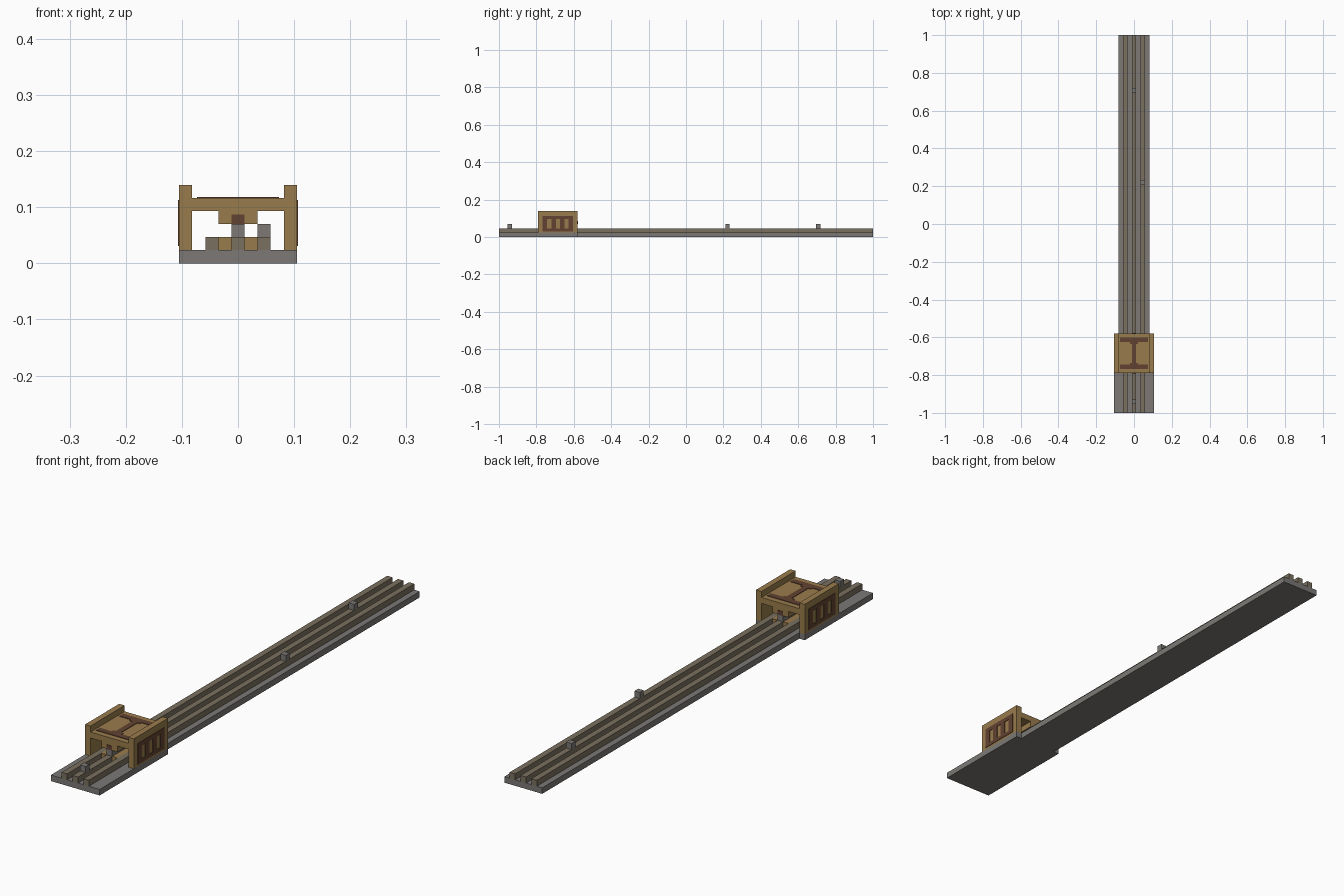
import bpy

cube = bpy.data.objects.get("Cube")
if cube:
    bpy.data.objects.remove(cube, do_unlink=True)


def material(name, rgb):
    # 8-bit display colour converted to linear
    lin = [((c / 255 + 0.055) / 1.055) ** 2.4 for c in rgb]
    m = bpy.data.materials.new(name)
    m.use_nodes = True
    m.diffuse_color = (*lin, 1)
    m.node_tree.nodes["Principled BSDF"].inputs["Base Color"].default_value = (*lin, 1)
    return m


grey = material("stone grey", (124, 121, 118))
taupe = material("rail taupe", (122, 112, 95))
gold = material("warm wood", (153, 124, 76))
brown = material("dark brown", (98, 66, 50))


def box(name, x, y, z, mat):
    """Box from (min, max) pairs on each axis."""
    spans = (x, y, z)
    bpy.ops.mesh.primitive_cube_add(size=1, location=[(a + b) / 2 for a, b in spans])
    ob = bpy.context.object
    ob.name = name
    ob.scale = [b - a for a, b in spans]
    bpy.ops.object.transform_apply(location=False, rotation=False, scale=True)
    ob.data.materials.append(mat)
    return ob


U = 0.0233            # one building unit
H = U / 2
FRONT, BACK = -0.79, -0.58
MID = (FRONT + BACK) / 2
T = 0.002             # inlay thickness
cart = (FRONT, BACK)

# Track bed: wide at the front, narrower behind
box("wide_bed", (-9 * H, 9 * H), (-1, BACK), (0, U), grey)
box("long_bed", (-7 * H, 7 * H), (BACK, 1), (0, U), grey)

# Three rails
for name, c in (("right_rail", -2 * U), ("middle_rail", 0), ("left_rail", 2 * U)):
    box(name, (c - H, c + H), (-1, 1), (U, 2 * U), taupe)

# Stop blocks standing on the rails
for i, (x, y) in enumerate(((0, -0.942), (2 * U, 0.222), (0, 0.708))):
    box(f"stop_block_{i + 1}", (x - H, x + H), (y - H, y + H), (2 * U, 3 * U), grey)

# Carriage body
box("carriage_deck", (-7 * H, 7 * H), cart, (4 * U, 5 * U), gold)
box("carriage_hanger", (-3 * H, 3 * H), cart, (3 * U, 4 * U), gold)
box("carriage_slider", (-H, H), cart, (2 * U, 3 * U), grey)
for side, s in (("right", -1), ("left", 1)):
    box(f"{side}_wall", sorted((s * 7 * H, s * 9 * H)), cart, (U, 6 * U), gold)
    box(f"{side}_guide", sorted((s * H, s * 3 * H)), cart, (U, 2 * U), gold)

    # Wall inlay: top and bottom bars with four uprights
    x = sorted((s * 9 * H, s * (9 * H + T)))
    for part, z in (("lower", (0.031, 0.045)), ("upper", (0.096, 0.113))):
        box(f"{side}_inlay_{part}", x, (MID - 0.081, MID + 0.081), z, brown)
    for i in range(4):
        c = MID - 0.069 + i * 0.046
        box(f"{side}_inlay_upright_{i + 1}", x, (c - 0.012, c + 0.012), (0.045, 0.096), brown)

# Deck inlay: two crossbars, flared feet and a spine
z = (5 * U, 5 * U + T)
box("deck_inlay_spine", (-0.011, 0.011), (MID - 0.05, MID + 0.05), z, brown)
for end, s in (("front", -1), ("back", 1)):
    box(f"deck_inlay_{end}_bar", (-0.073, 0.073),
        sorted((MID + s * 0.06, MID + s * 0.083)), z, brown)
    box(f"deck_inlay_{end}_foot", (-0.022, 0.022),
        sorted((MID + s * 0.05, MID + s * 0.06)), z, brown)

# Small inlay on both ends of the hanger
for end, y, s in (("front", FRONT, -1), ("back", BACK, 1)):
    box(f"hanger_inlay_{end}", (-H, H), sorted((y, y + s * T)), (3 * U, 0.087), brown)
